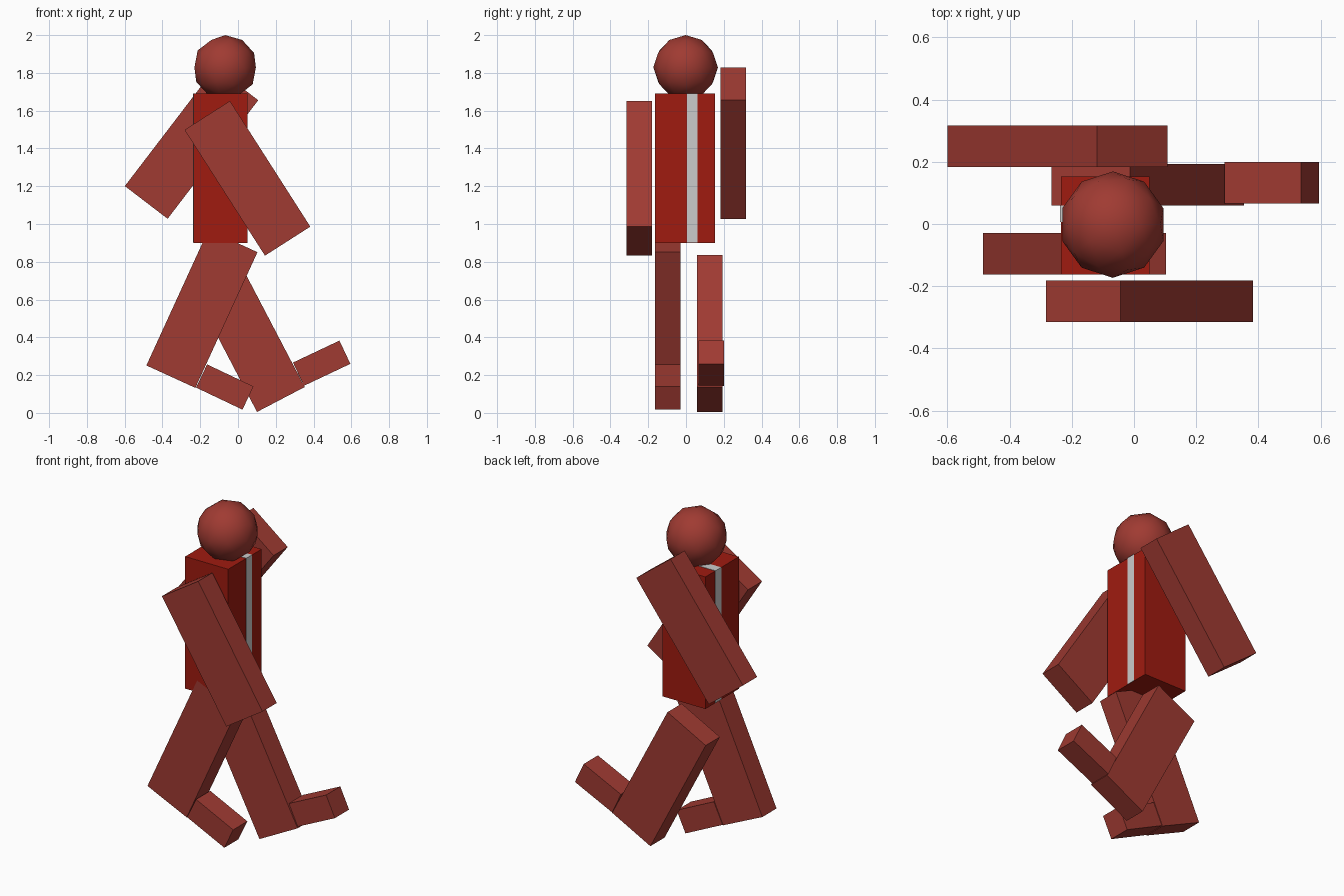
import bpy
from math import radians

if "Cube" in bpy.data.objects:
    bpy.data.objects.remove(bpy.data.objects["Cube"])


def material(name, rgb):
    m = bpy.data.materials.new(name)
    m.diffuse_color = (*rgb, 1)
    m.use_nodes = True
    m.node_tree.nodes["Principled BSDF"].inputs["Base Color"].default_value = m.diffuse_color
    return m


LIMB = material("dull_red", (0.35, 0.043, 0.032))
SHIRT = material("deep_red", (0.35, 0.011, 0.005))


def block(name, centre, size, tilt=0, mat=None):
    """Box tilted about the y axis (degrees)."""
    bpy.ops.mesh.primitive_cube_add(size=1, location=centre)
    ob = bpy.context.object
    ob.name = name
    ob.scale = size
    ob.rotation_euler.y = radians(tilt)
    if mat:
        ob.data.materials.append(mat)
    return ob


# Torso, with a grey stripe over the top and down both narrow sides
block("torso", (-0.093, -0.005, 1.295), (0.285, 0.316, 0.79), mat=SHIRT)
block("torso_stripe", (-0.093, 0.033, 1.2965), (0.289, 0.054, 0.791))

# Arms and legs share one slab size, swung in a walking pose
SLAB = (0.285, 0.134, 0.79)
block("right_arm", (0.05, -0.248, 1.242), SLAB, -32.6, LIMB)
block("left_arm", (-0.246, 0.25, 1.428), SLAB, 37.4, LIMB)
block("right_leg", (-0.191, -0.096, 0.551), SLAB, 24.6, LIMB)
block("left_leg", (0.044, 0.126, 0.421), SLAB, -27.6, LIMB)

# Feet hinged at the lower front corner of each leg
FOOT = (0.272, 0.134, 0.136)
block("right_foot", (-0.07, -0.096, 0.137), FOOT, 25.4, LIMB)
block("left_foot", (0.443, 0.133, 0.263), FOOT, -25.3, LIMB)

# Head
bpy.ops.mesh.primitive_ico_sphere_add(subdivisions=2, radius=0.171,
                                      location=(-0.068, -0.002, 1.829))
head = bpy.context.object
head.name = "head"
head.data.materials.append(LIMB)
bpy.ops.object.shade_smooth()
